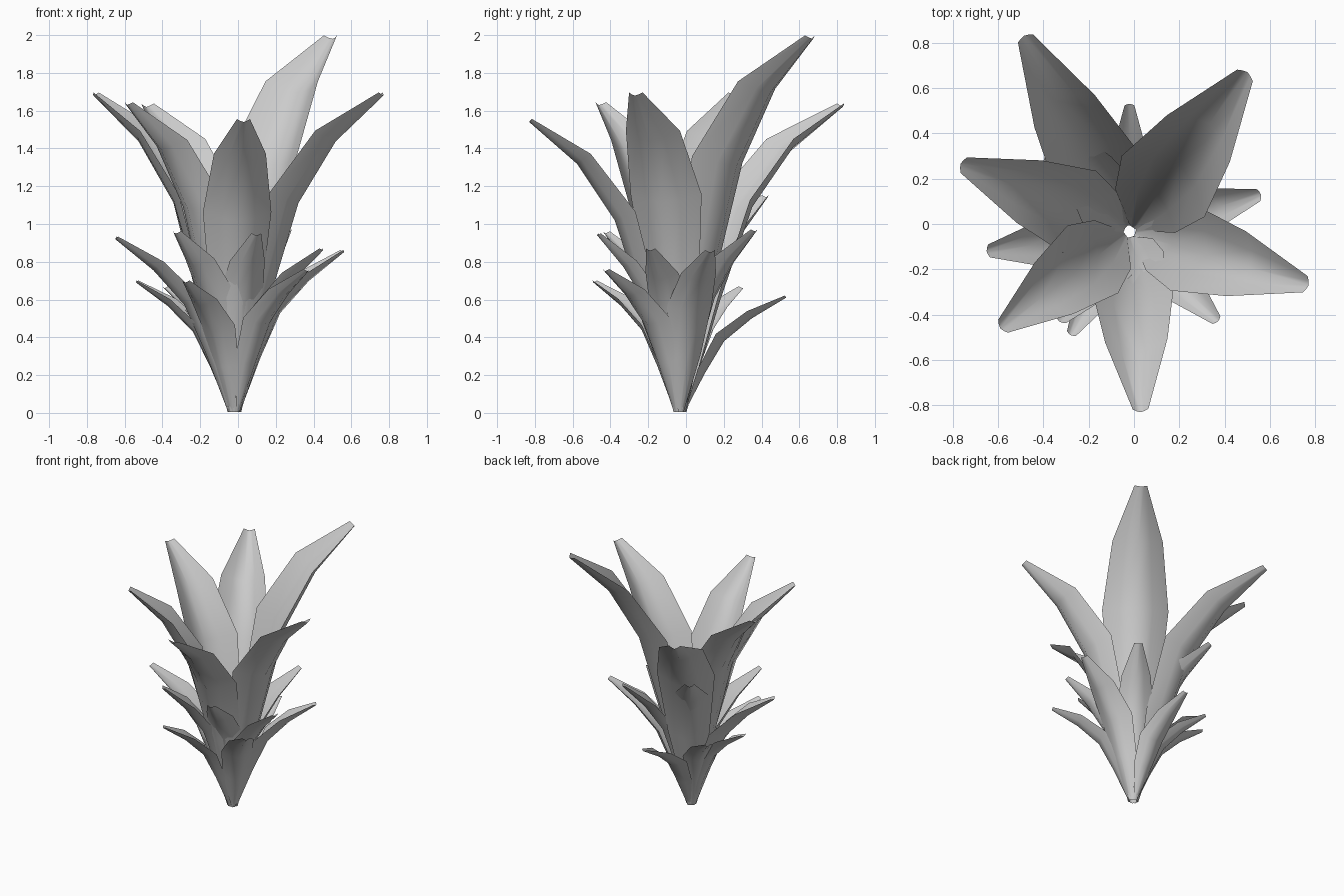
import bpy
from mathutils import Vector

if "Cube" in bpy.data.objects:
    bpy.data.objects.remove(bpy.data.objects["Cube"])

BASE = Vector((-0.02, -0.035, 0.005))

# Keel profile: fraction of reach, fraction of height, fraction of half width
TALL_PROFILE = [(0.03, 0, 0.12), (0.24, 0.36, 0.72), (0.43, 0.66, 1.0),
                (0.68, 0.855, 0.76), (1, 1, 0.19)]
SHORT_PROFILE = [(0.05, 0, 0.12), (0.24, 0.34, 0.75), (0.42, 0.62, 1.0),
                 (0.68, 0.82, 0.78), (1, 1, 0.22)]
ACROSS = [-1, -0.5, 0, 0.5, 1]


def leaf(name, tip, profile, width, cup=0.6):
    """Cupped leaf sheet running from the shared root to the given tip."""
    d = Vector(tip) - BASE
    out = Vector((d.x, d.y, 0))
    reach, height = out.length, d.z
    out.normalize()
    side = Vector((-out.y, out.x, 0))
    half = d.length * width
    keel = [BASE + out * (r * reach) + Vector((0, 0, z * height)) for r, z, w in profile]
    verts, faces = [], []
    n = len(ACROSS)
    for i, (p, (_, _, w)) in enumerate(zip(keel, profile)):
        tangent = (keel[min(i + 1, len(keel) - 1)] - keel[max(i - 1, 0)]).normalized()
        inward = tangent.cross(side)
        if inward.z < 0:
            inward = -inward
        for u in ACROSS:
            lift = cup * abs(u) ** 1.5 if i else 0
            verts.append(p + side * (u * w * half) + inward * (lift * w * half))
    for i in range(len(keel) - 1):
        for j in range(n - 1):
            a = i * n + j
            faces.append((a, a + 1, a + n + 1, a + n))
    mesh = bpy.data.meshes.new(name)
    mesh.from_pydata(verts, [], faces)
    for f in mesh.polygons:
        f.use_smooth = True
    mesh.update()
    ob = bpy.data.objects.new(name, mesh)
    bpy.context.collection.objects.link(ob)


# Tall upper leaves
TALL = [(0.50, 0.67, 1.98), (0.77, -0.27, 1.68), (0.03, -0.83, 1.54),
        (-0.59, -0.46, 1.63), (-0.765, 0.265, 1.68), (-0.485, 0.83, 1.62)]
for k, tip in enumerate(TALL):
    leaf(f"tall_leaf_{k + 1}", tip, TALL_PROFILE, 0.105)

# Short outer leaves
SHORT = [(-0.02, 0.53, 0.61), (0.56, 0.13, 0.85), (0.37, -0.43, 0.75),
         (0.45, -0.19, 0.86), (0.10, -0.47, 0.94), (-0.33, -0.43, 0.95),
         (-0.28, -0.49, 0.69), (-0.65, -0.12, 0.92), (-0.54, 0.08, 0.69),
         (-0.39, 0.30, 0.66), (-0.33, 0.43, 1.14), (0.27, 0.37, 0.96)]
for k, tip in enumerate(SHORT):
    leaf(f"short_leaf_{k + 1}", tip, SHORT_PROFILE, 0.118)
